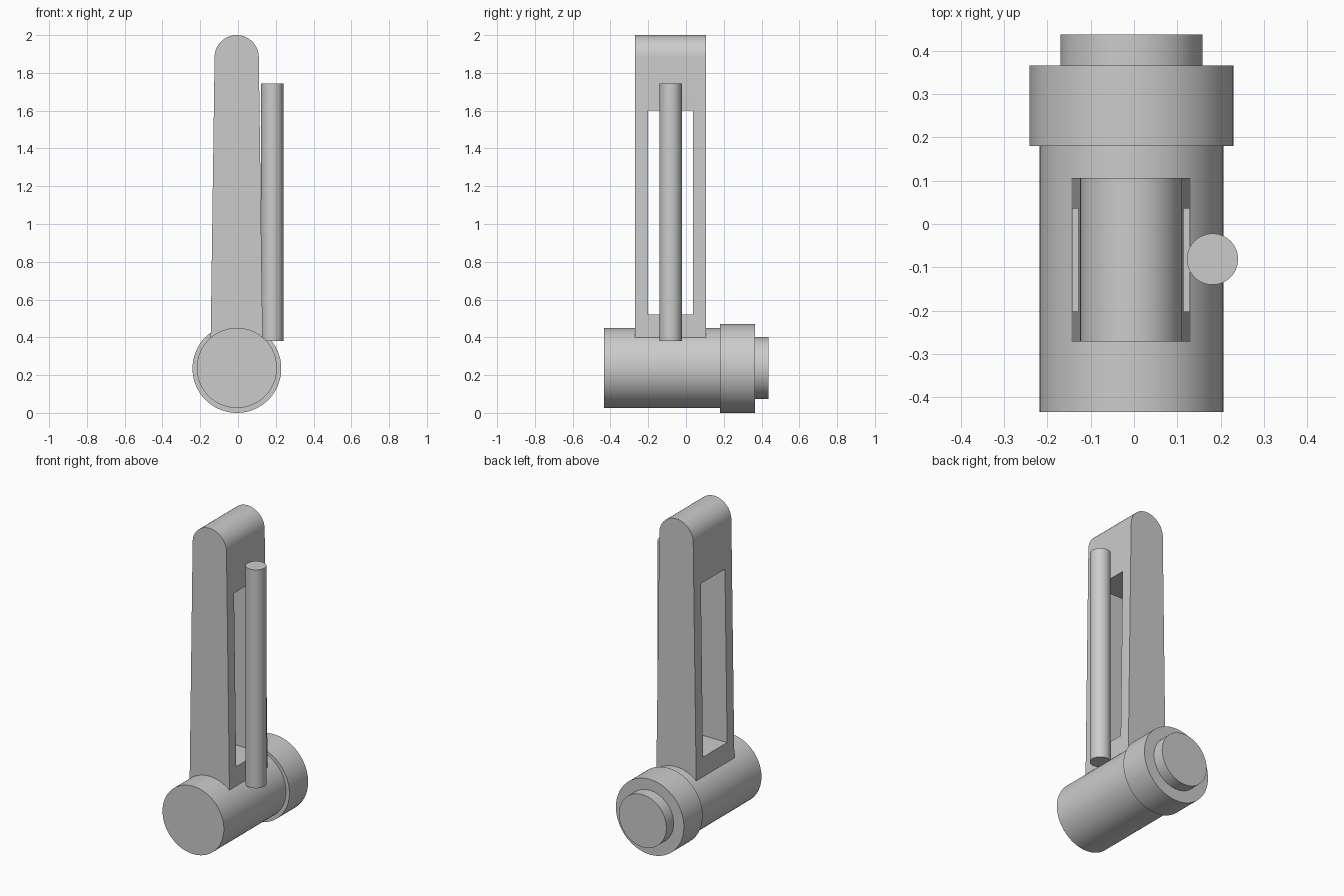
import bpy
import bmesh
import math

if "Cube" in bpy.data.objects:
    bpy.data.objects.remove(bpy.data.objects["Cube"], do_unlink=True)

grey = bpy.data.materials.new("plain grey")
grey.use_nodes = True
GREY = (0.6, 0.6, 0.6, 1)
grey.diffuse_color = GREY
grey.node_tree.nodes["Principled BSDF"].inputs["Base Color"].default_value = GREY

AXIS_X, AXIS_Z = -0.006, 0.238


def finish(obj, name):
    obj.name = name
    obj.data.materials.clear()
    obj.data.materials.append(grey)
    bpy.ops.object.select_all(action="DESELECT")
    obj.select_set(True)
    bpy.context.view_layer.objects.active = obj
    bpy.ops.object.shade_smooth_by_angle(angle=math.radians(30))


def cylinder(name, radius, length, center, along_y=False):
    rot = (math.pi / 2, 0, 0) if along_y else (0, 0, 0)
    bpy.ops.mesh.primitive_cylinder_add(vertices=96, radius=radius, depth=length,
                                        location=center, rotation=rot)
    finish(bpy.context.object, name)


def barrel_part(name, radius, y0, y1, z=AXIS_Z):
    cylinder(name, radius, y1 - y0, (AXIS_X, (y0 + y1) / 2, z), True)


# Horizontal barrel with stepped rear collar and end cap
barrel_part("barrel", 0.212, -0.434, 0.2)
barrel_part("collar", 0.235, 0.18, 0.365, 0.235)
barrel_part("end_cap", 0.164, 0.35, 0.437)

# Tapered arm: round-topped profile extruded front to back
R, TOP = 0.117, 2.0
profile = [(-0.139, 0.3), (0.139, 0.3)]
profile += [(R * math.cos(math.pi * i / 40), TOP - R + R * math.sin(math.pi * i / 40))
            for i in range(41)]
bm = bmesh.new()
face = bm.faces.new([bm.verts.new((x + AXIS_X - 0.001, -0.271, z)) for x, z in profile])
ext = bmesh.ops.extrude_face_region(bm, geom=[face])
bmesh.ops.translate(bm, vec=(0, 0.377, 0),
                    verts=[g for g in ext["geom"] if isinstance(g, bmesh.types.BMVert)])
bmesh.ops.recalc_face_normals(bm, faces=bm.faces)
mesh = bpy.data.meshes.new("arm")
bm.to_mesh(mesh)
bm.free()
arm = bpy.data.objects.new("arm", mesh)
bpy.context.collection.objects.link(arm)

# Rectangular window through the arm
bpy.ops.mesh.primitive_cube_add(size=1, location=(0, -0.083, 1.06))
cutter = bpy.context.object
cutter.name = "window_cutter"
cutter.scale = (1, 0.238, 1.08)
cutter.hide_render = True
cut = arm.modifiers.new("window", "BOOLEAN")
cut.operation = "DIFFERENCE"
cut.solver = "EXACT"
cut.object = cutter
bpy.context.view_layer.objects.active = arm
bpy.ops.object.modifier_apply(modifier=cut.name)
bpy.data.objects.remove(cutter, do_unlink=True)
finish(arm, "arm")

# Upright rod beside the arm
cylinder("side_rod", 0.059, 1.365, (0.181, -0.081, 1.0625))
